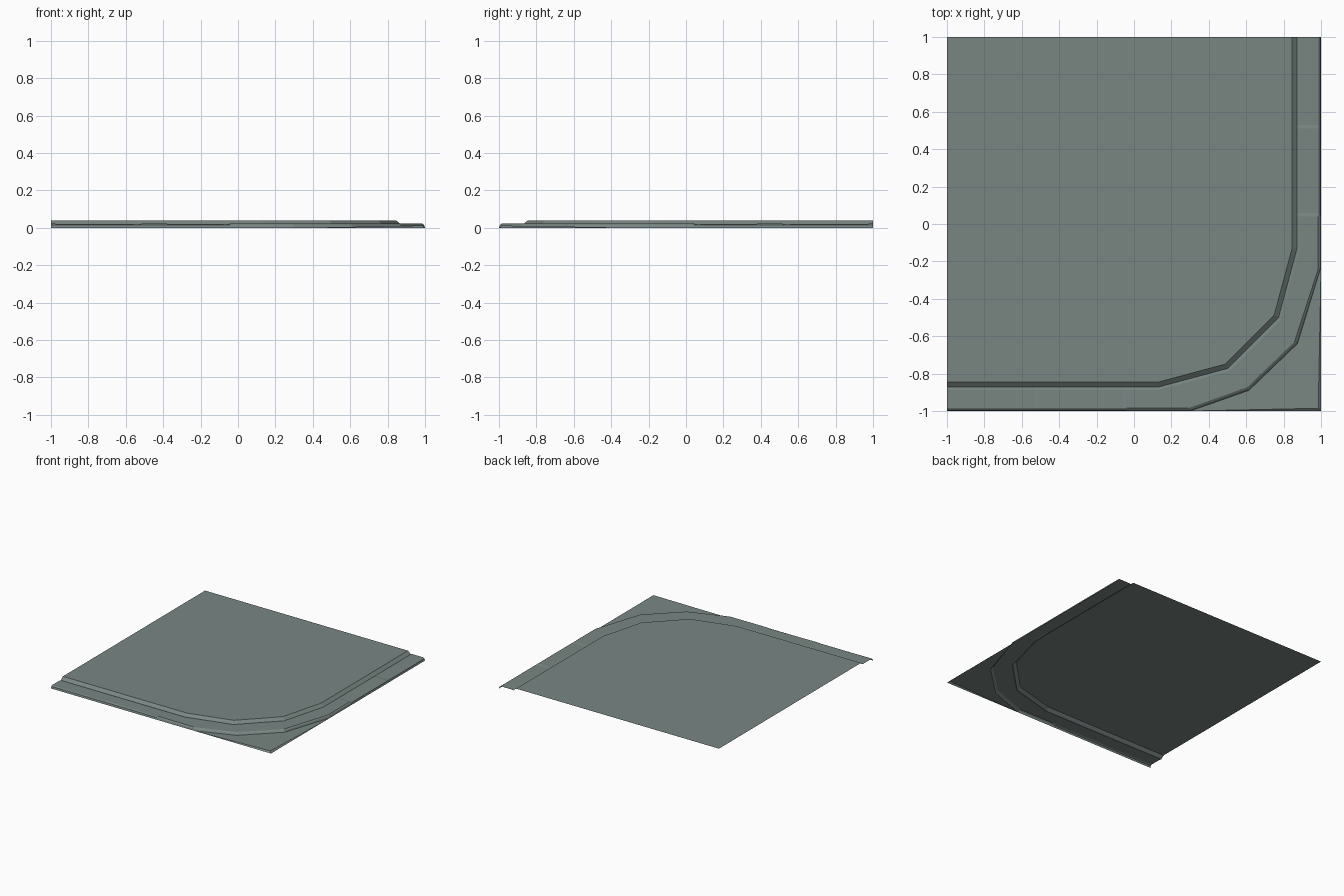
import bpy, math

if "Cube" in bpy.data.objects:
    bpy.data.objects.remove(bpy.data.objects["Cube"])

mat = bpy.data.materials.new("grey green stone")
mat.diffuse_color = (0.19, 0.238, 0.226, 1)
mat.use_nodes = True
mat.node_tree.nodes["Principled BSDF"].inputs["Base Color"].default_value = mat.diffuse_color

C = 0.13                                   # arc centre is (C, -C)
STOPS = [-1, -0.53, -0.51, -0.06, -0.04]   # kerb stone joints along each straight
SAW = [0.022, 0.019, 0.023, 0.019, 0.023]  # each stone tilts, then steps up
KERB_Z = SAW + [0.022] * 4 + SAW[::-1]


def make(name, verts, faces):
    me = bpy.data.meshes.new(name)
    me.from_pydata(verts, [], faces)
    me.update()
    me.materials.append(mat)
    ob = bpy.data.objects.new(name, me)
    bpy.context.collection.objects.link(ob)
    return ob


def ring(edge, z, arc=None, arc_z=None):
    """Path along the front side, round the corner, and up the right side."""
    r = edge - C
    if arc is None:
        arc = [(C + r * math.sin(a), -C - r * math.cos(a))
               for a in (math.radians(30 * k) for k in range(4))]
    pts = [(s, -edge) for s in STOPS] + list(arc) + [(edge, -s) for s in STOPS[::-1]]
    zs = list(z) if isinstance(z, list) else [z] * len(pts)
    if arc_z:
        zs[5:9] = arc_z
    return [(x, y, h) for (x, y), h in zip(pts, zs)]


def strips(name, rings):
    n = len(rings[0])
    verts = [p for r in rings for p in r]
    faces = [((k + 1) * n + i, (k + 1) * n + i + 1, k * n + i + 1, k * n + i)
             for k in range(len(rings) - 1) for i in range(n - 1)]
    return make(name, verts, faces)


# raised paving sheet
top = ring(0.845, 0.04)
make("paving_top", top + [(-1, 1, 0.04)], [tuple(range(len(top) + 1))])

# sloped edge of the paving
foot = ring(0.872, 0.018)
strips("paving_slope", [top, foot])

# kerb with tilted stones and a bevelled outer edge
arc_top = [(0.29, -0.985), (0.605, -0.873), (0.858, -0.63), (0.985, -0.24)]
arc_mid = [(0.295, -0.995), (0.61, -0.882), (0.868, -0.635), (0.995, -0.235)]
arc_low = [(0.30, -1.0), (0.614, -0.89), (0.874, -0.64), (1.0, -0.23)]
low_z = [0, 0.004, 0.004, 0]
kerb_in = ring(0.887, KERB_Z)
kerb_out = ring(0.985, KERB_Z, arc_top)
kerb_mid = ring(0.995, 0.015, arc_mid)
kerb_low = ring(1.0, 0.0, arc_low, low_z)
strips("kerb", [foot, kerb_in, kerb_out, kerb_mid, kerb_low])

# low corner apron outside the kerb, with its skirt
apron = [(x, y, z) for (x, y), z in zip(arc_low, low_z)]
apron += [(0.985, -0.985, 0.012), (1, -1, 0)]
make("corner_apron", apron,
     [(i + 1, i, 4) for i in range(3)] + [(0, 5, 4), (5, 3, 4)])
